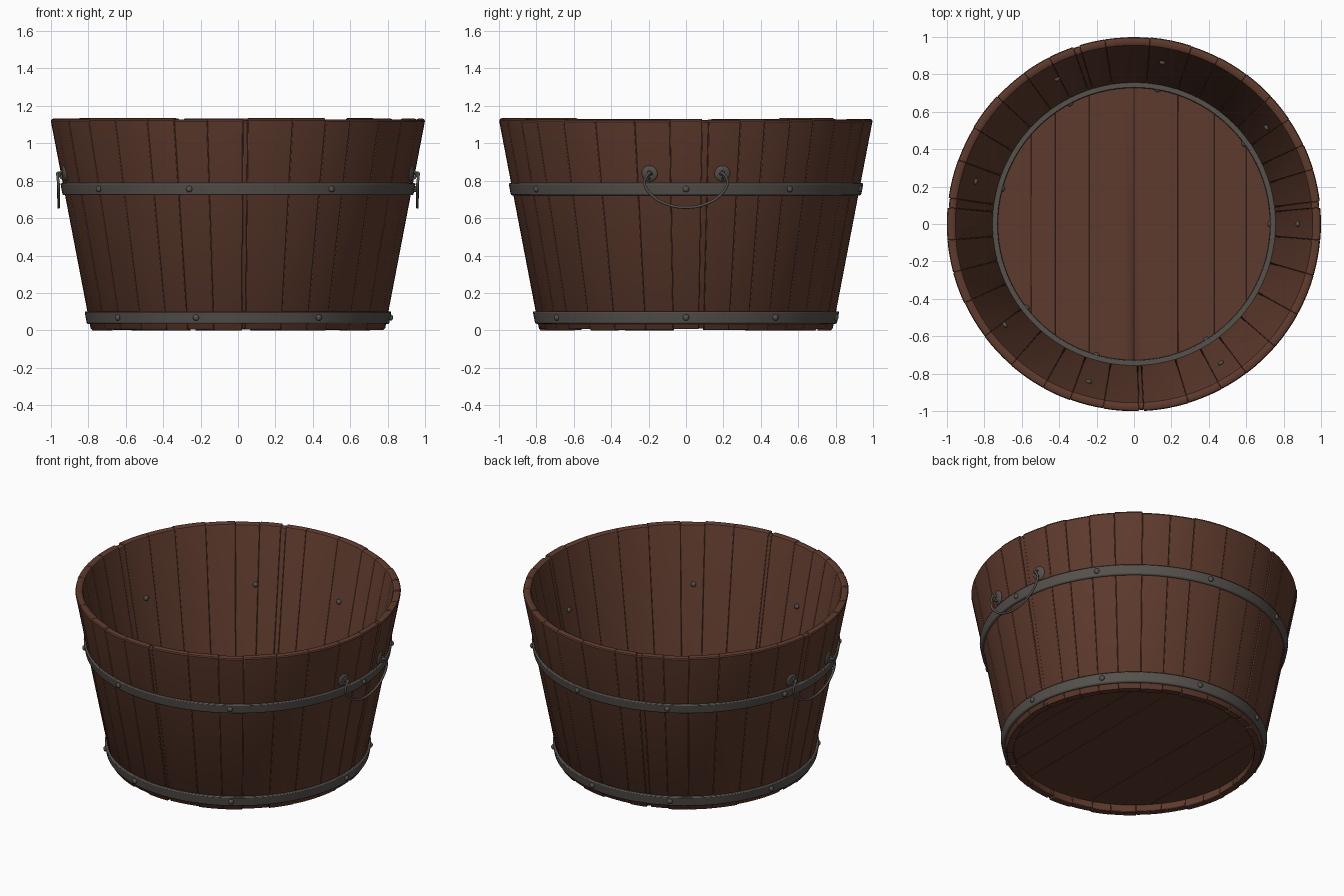
import bpy, bmesh, math, random
from mathutils import Matrix, Vector

if "Cube" in bpy.data.objects:
    bpy.data.objects.remove(bpy.data.objects["Cube"])

random.seed(4)


def material(name, col):
    m = bpy.data.materials.new(name)
    m.diffuse_color = (*col, 1)
    m.use_nodes = True
    m.node_tree.nodes["Principled BSDF"].inputs["Base Color"].default_value = m.diffuse_color
    return m


WOOD = material("dark brown wood", (0.113, 0.043, 0.026))
METAL = material("dark grey iron", (0.092, 0.082, 0.073))


def finish(bm, name, mat, bevel=0):
    bmesh.ops.recalc_face_normals(bm, faces=bm.faces)
    me = bpy.data.meshes.new(name)
    bm.to_mesh(me)
    bm.free()
    me.materials.append(mat)
    ob = bpy.data.objects.new(name, me)
    bpy.context.collection.objects.link(ob)
    if bevel:
        mod = ob.modifiers.new("bevel", "BEVEL")
        mod.width, mod.segments = bevel, 2
        mod.limit_method, mod.angle_limit = "ANGLE", math.radians(50)
    bpy.ops.object.select_all(action="DESELECT")
    ob.select_set(True)
    bpy.context.view_layer.objects.active = ob
    bpy.ops.object.shade_smooth_by_angle(angle=math.radians(35))
    return ob


def outer(z):
    return 0.787 + 0.213 * z / 1.13


def inner(z):
    return outer(z) - 0.051


def sweep(bm, profile, a0, a1, n, closed=False):
    """Turn a closed (radius, z) profile about z from a0 to a1 degrees."""
    rows = []
    for i in range(n if closed else n + 1):
        a = math.radians(a0 + (a1 - a0) * i / n)
        rows.append([bm.verts.new((r * math.cos(a), r * math.sin(a), z)) for r, z in profile])
    k = len(profile)
    for i in range(n):
        p, q = rows[i], rows[(i + 1) % len(rows)]
        for j in range(k):
            bm.faces.new((p[j], q[j], q[(j + 1) % k], p[(j + 1) % k]))
    if not closed:
        bm.faces.new(rows[0])
        bm.faces.new(rows[-1])


# Staves of uneven width with a rounded rim, and thin recessed slivers between some
seams = [5, 7, 17, 25, 34, 43, 53, 63, 72, 85, 99, 107, 109, 117, 126, 137, 149, 160,
         172, 175, 185, 195, 205, 217, 229, 241, 250, 260.5, 271.5, 273, 287, 298,
         307, 319, 331, 344, 355, 365]
bm = bmesh.new()
for a0, a1 in zip(seams, seams[1:]):
    sliver = a1 - a0 < 4
    top = 1.124 if sliver else random.choice((1.127, 1.131, 1.134))
    low = 0.01 if sliver else random.choice((0, 0.002, 0.006))
    d = 0.006 if sliver else random.uniform(0, 0.003)
    prof = [(outer(low) - d - 0.007, low), (outer(low) - d, low + 0.007),
            (outer(top) - d, top - 0.012), (outer(top) - d - 0.004, top - 0.004),
            (outer(top) - d - 0.012, top), (inner(top) + 0.016, top),
            (inner(top) + 0.005, top - 0.006), (inner(top), top - 0.018), (inner(low), low)]
    sweep(bm, prof, a0, a1, 4)
finish(bm, "staves", WOOD, 0.004)

# Floor planks cut from a raised disc
edges = [-0.8, -0.55, -0.42, -0.24, 0, 0.235, 0.43, 0.6, 0.8]
for i, (x0, x1) in enumerate(zip(edges, edges[1:])):
    bm = bmesh.new()
    bmesh.ops.create_cone(bm, cap_ends=True, segments=96, radius1=0.748, radius2=0.748,
                          depth=0.024, matrix=Matrix.Translation((0, 0, 0.068)))
    for x, s in ((x0, -1), (x1, 1)):
        bmesh.ops.bisect_plane(bm, geom=bm.verts[:] + bm.edges[:] + bm.faces[:],
                               plane_co=(x, 0, 0), plane_no=(s, 0, 0), clear_outer=True)
        bmesh.ops.holes_fill(bm, edges=bm.edges[:], sides=0)
    finish(bm, "floor_plank_%d" % (i + 1), WOOD, 0.0025)

# Iron hoops outside, and a ring inside at the floor
for name, z0, z1 in (("upper_hoop", 0.722, 0.787), ("lower_hoop", 0.035, 0.102)):
    bm = bmesh.new()
    sweep(bm, [(outer(z0) - 0.01, z0), (outer(z0) + 0.013, z0),
               (outer(z1) + 0.013, z1), (outer(z1) - 0.01, z1)], 0, 360, 96, True)
    finish(bm, name, METAL, 0.007)
bm = bmesh.new()
sweep(bm, [(0.725, 0.062), (0.728, 0.1), (0.762, 0.1), (0.76, 0.062)], 0, 360, 96, True)
finish(bm, "inner_ring", METAL, 0.004)

# Rivets through the hoops, with heads on both sides
bm = bmesh.new()
for deg in (0, 36, 80, 118, 165, 218, 254, 302):
    for z in (0.755, 0.069):
        for r in (outer(z) + 0.015, inner(z) - 0.003 if z > 0.5 else 0.727):
            m = (Matrix.Rotation(math.radians(deg), 4, "Z")
                 @ Matrix.Translation((r, 0, z if r > 0.73 else 0.08))
                 @ Matrix.Diagonal((0.75, 1, 1, 1)))
            bmesh.ops.create_uvsphere(bm, u_segments=12, v_segments=8, radius=0.017, matrix=m)
finish(bm, "rivets", METAL)


def wire(name, pts, radius, cyclic=False):
    cu = bpy.data.curves.new(name, "CURVE")
    cu.dimensions = "3D"
    cu.bevel_depth, cu.bevel_resolution, cu.resolution_u = radius, 2, 6
    cu.use_fill_caps = True
    sp = cu.splines.new("BEZIER")
    sp.bezier_points.add(len(pts) - 1)
    for b, p in zip(sp.bezier_points, pts):
        b.co = p
        b.handle_left_type = b.handle_right_type = "AUTO"
    sp.use_cyclic_u = cyclic
    cu.materials.append(METAL)
    bpy.context.collection.objects.link(bpy.data.objects.new(name, cu))


# Handles on both sides: round plates with eyelets and a hanging bail
for side, s in (("right", 1), ("left", -1)):
    half = [(0.945, 0.185, 0.835), (0.96, 0.193, 0.842), (0.963, 0.21, 0.824),
            (0.959, 0.222, 0.79), (0.958, 0.18, 0.72), (0.957, 0.1, 0.674)]
    path = half + [(0.957, 0, 0.657)] + [(x, -y, z) for x, y, z in reversed(half)]
    wire(side + "_handle", [(s * x, y, z) for x, y, z in path], 0.0075)
    for t in (1, -1):
        y = 0.195 * t
        ang = math.atan2(y, s * 0.926)
        bm = bmesh.new()
        m = (Matrix.Rotation(ang, 4, "Z") @ Matrix.Translation((outer(0.838), 0, 0.838))
             @ Matrix.Rotation(math.radians(10.7), 4, "Y") @ Matrix.Diagonal((0.28, 1, 1, 1)))
        bmesh.ops.create_uvsphere(bm, u_segments=20, v_segments=12, radius=0.043, matrix=m)
        tag = side + ("_back" if t > 0 else "_front")
        finish(bm, tag + "_handle_plate", METAL)
        c = Matrix.Rotation(ang, 4, "Z") @ Vector((0.955, 0, 0.832))
        d = Matrix.Rotation(ang, 4, "Z") @ Vector((1, 0, 0))
        wire(tag + "_eyelet", [c + d * 0.018 * math.cos(q) + Vector((0, 0, 0.02 * math.sin(q)))
                               for q in (0, math.pi / 2, math.pi, 3 * math.pi / 2)], 0.006, True)
